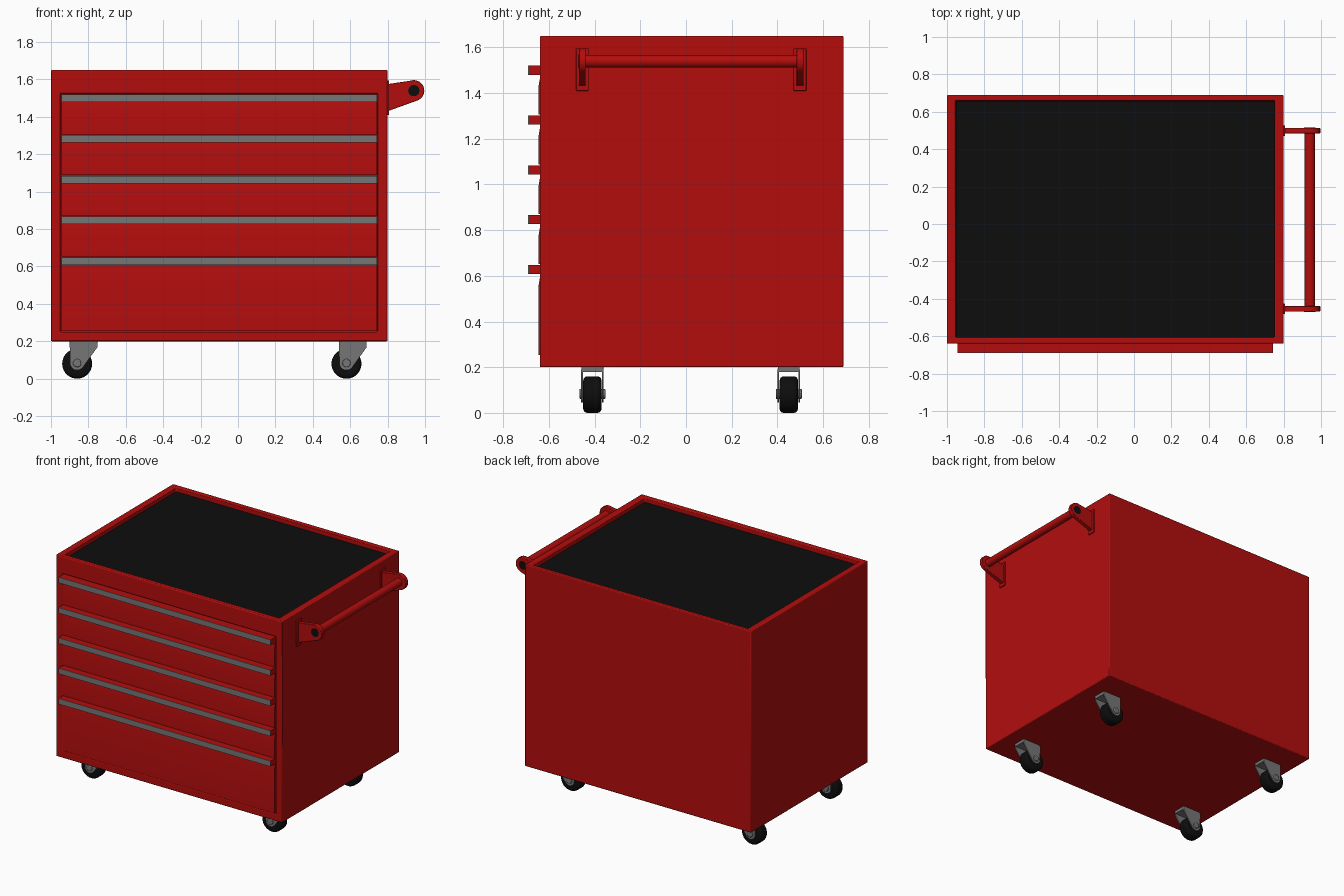
import bpy, bmesh, math
from mathutils import Vector, Matrix

if "Cube" in bpy.data.objects:
    bpy.data.objects.remove(bpy.data.objects["Cube"])


def material(name, rgb):
    m = bpy.data.materials.new(name)
    m.diffuse_color = (*rgb, 1)
    m.use_nodes = True
    m.node_tree.nodes["Principled BSDF"].inputs["Base Color"].default_value = m.diffuse_color
    return m


RED = material("red_paint", (0.45, 0.004, 0.004))
BLACK = material("black_rubber", (0.004, 0.004, 0.004))
GREY = material("grey_metal", (0.18, 0.18, 0.18))


def finish(name, bm, mat, bevel=0.0, segments=2):
    bmesh.ops.recalc_face_normals(bm, faces=bm.faces)
    me = bpy.data.meshes.new(name)
    bm.to_mesh(me)
    bm.free()
    ob = bpy.data.objects.new(name, me)
    bpy.context.collection.objects.link(ob)
    me.materials.append(mat)
    if bevel:
        b = ob.modifiers.new("bevel", "BEVEL")
        b.width, b.segments, b.limit_method = bevel, segments, "ANGLE"
    bpy.ops.object.select_all(action="DESELECT")
    ob.select_set(True)
    bpy.context.view_layer.objects.active = ob
    bpy.ops.object.shade_smooth_by_angle(angle=math.radians(40))
    return ob


def box_bm(lo, hi):
    bm = bmesh.new()
    bmesh.ops.create_cube(bm, size=1)
    for v in bm.verts:
        v.co = Vector([lo[i] if v.co[i] < 0 else hi[i] for i in range(3)])
    return bm


def box(name, lo, hi, mat, bevel=0.0):
    return finish(name, box_bm(lo, hi), mat, bevel)


def prism(name, pts, axis, a, b, mat, bevel=0.0):
    """Extrude a profile along x (points are y, z) or along y (points are x, z)."""
    bm = bmesh.new()
    place = (lambda p: (a, *p)) if axis == "x" else (lambda p: (p[0], a, p[1]))
    face = bm.faces.new([bm.verts.new(place(p)) for p in pts])
    ext = bmesh.ops.extrude_face_region(bm, geom=[face])["geom"]
    shift = Vector((b - a, 0, 0)) if axis == "x" else Vector((0, b - a, 0))
    bmesh.ops.translate(bm, vec=shift, verts=[g for g in ext if isinstance(g, bmesh.types.BMVert)])
    return finish(name, bm, mat, bevel)


def cylinder(name, x, z, r, y0, y1, mat, bevel=0.0, sides=32, segments=2):
    bm = bmesh.new()
    mtx = Matrix.Translation((x, (y0 + y1) / 2, z)) @ Matrix.Rotation(math.pi / 2, 4, "X")
    bmesh.ops.create_cone(bm, cap_ends=True, segments=sides, radius1=r, radius2=r,
                          depth=abs(y1 - y0), matrix=mtx)
    return finish(name, bm, mat, bevel, segments)


def arc(cx, cz, r, a0, a1, n):
    angles = [math.radians(a0 + (a1 - a0) * i / n) for i in range(n + 1)]
    return [(cx + r * math.cos(t), cz + r * math.sin(t)) for t in angles]


# Cabinet shell with a sunken top tray and a sunken drawer opening
bm = box_bm((-1, -0.64, 0.2), (0.8, 0.69, 1.65))


def sink(direction, lo, hi, depth):
    """Inset the face looking along direction to the lo..hi frame and push it in."""
    d = Vector(direction)
    bm.normal_update()
    f = max(bm.faces, key=lambda f: f.normal.dot(d) * f.calc_area())
    bmesh.ops.inset_individual(bm, faces=[f], thickness=0.04)
    mid = f.calc_center_median()
    for v in f.verts:
        v.co = Vector([v.co[i] if d[i] else (lo[i] if v.co[i] < mid[i] else hi[i]) for i in range(3)])
    new = bmesh.ops.extrude_face_region(bm, geom=[f])["geom"]
    bmesh.ops.translate(bm, vec=-d * depth, verts=[g for g in new if isinstance(g, bmesh.types.BMVert)])
    if f.is_valid:
        bmesh.ops.delete(bm, geom=[f], context="FACES_ONLY")


sink((0, 0, 1), (-0.955, -0.605, 0), (0.752, 0.66, 0), 0.045)
sink((0, -1, 0), (-0.95, 0, 0.25), (0.747, 0, 1.523), 0.025)
finish("cabinet_body", bm, RED, bevel=0.006)

# Rubber mat on top
box("top_mat", (-0.953, -0.603, 1.6), (0.75, 0.658, 1.618), BLACK)

# Drawers: panel, shallow finger scoop and full-width pull with a grey front strip
tops = [1.52, 1.302, 1.084, 0.866, 0.648, 0.25]
for i in range(5):
    t, low = tops[i], tops[i + 1] + 0.004
    pull = t - 0.04
    profile = [(-0.617, low), (-0.645, low), (-0.645, t - 0.087), (-0.637, pull),
               (-0.688, pull), (-0.688, t), (-0.617, t)]
    prism(f"drawer_{i + 1}", profile, "x", -0.945, 0.742, RED)
    box(f"drawer_pull_strip_{i + 1}", (-0.945, -0.691, pull), (0.742, -0.687, t), GREY)

# Push handle: wall plates, rounded brackets and a bar with dark end caps
BX, BZ = 0.94, 1.54
for side, y in (("front", -0.454), ("back", 0.499)):
    s = -1 if side == "front" else 1
    box(f"handle_{side}_plate", (0.795, y - 0.028, 1.41), (0.808, y + 0.028, 1.595), RED, 0.003)
    bracket = [(0.80, 1.575), (0.80, 1.43)] + arc(BX, BZ, 0.056, -72, 108, 18)
    prism(f"handle_{side}_bracket", bracket, "y", y - 0.015, y + 0.015, RED, 0.003)
    cylinder(f"handle_{side}_cap", BX, BZ, 0.03, y, y + s * 0.016, BLACK)
cylinder("handle_bar", BX, BZ, 0.028, -0.455, 0.495, RED)

# Casters: top plate, raked fork cheeks, axle and tyre
for cx, lr in ((-0.86, "left"), (0.58, "right")):
    for cy, fb in ((-0.41, "front"), (0.45, "back")):
        n = f"{fb}_{lr}_caster"
        box(n + "_plate", (cx - 0.04, cy - 0.048, 0.178), (cx + 0.108, cy + 0.048, 0.202), GREY, 0.002)
        cheek = [(cx + 0.108, 0.19), (cx - 0.04, 0.19)] + arc(cx, 0.083, 0.038, 180, 325, 10) + [(cx + 0.108, 0.168)]
        for s in (-1, 1):
            prism(f"{n}_fork_{'inner' if s < 0 else 'outer'}", cheek, "y", cy + s * 0.042, cy + s * 0.049, GREY)
        cylinder(n + "_axle", cx, 0.083, 0.022, cy - 0.057, cy + 0.057, GREY, 0.004, 20)
        cylinder(n + "_wheel", cx, 0.08, 0.08, cy - 0.04, cy + 0.04, BLACK, 0.018, 40, 4)
